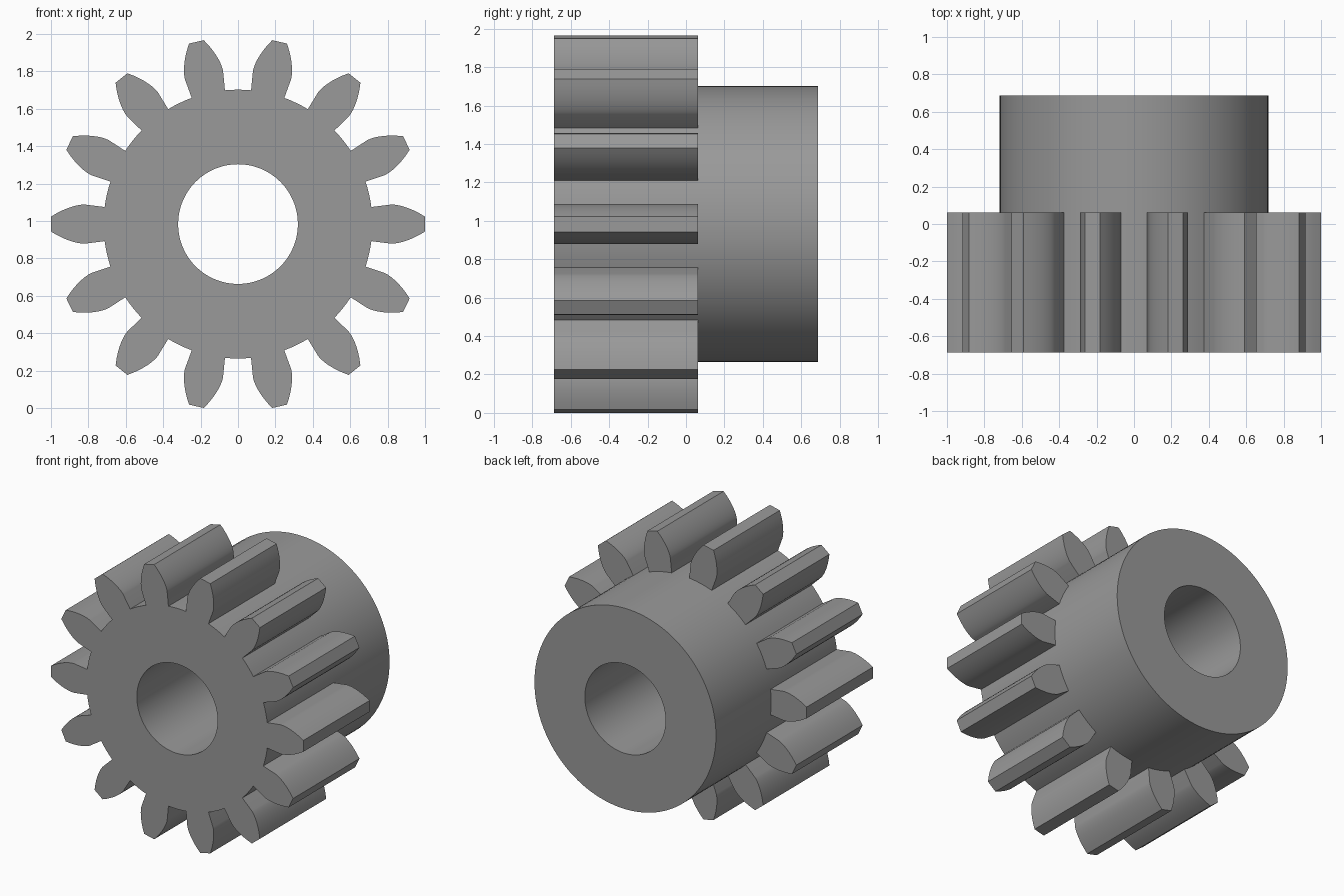
import bpy, bmesh, math

if "Cube" in bpy.data.objects:
    bpy.data.objects.remove(bpy.data.objects["Cube"])

TEETH = 14
M = 2.0 / (TEETH + 2)             # gear module, tip radius = 1
TIP, PITCH, ROOT = 1.0, M * TEETH / 2, M * TEETH / 2 - 1.25 * M
BASE = PITCH * math.cos(math.radians(20))
BORE = 0.32
Y0, Y1, Y2 = -0.6875, 0.0625, 0.6875   # gear front, gear back, hub back
CZ = TIP * 0.983
STEP = 2 * math.pi / TEETH
ARC, FLANK = 4, 8                 # segments per root arc and per tooth flank


def involute(r):
    a = math.acos(min(1.0, BASE / r))
    return math.tan(a) - a


HALF = math.pi / (2 * TEETH) + involute(PITCH)   # half tooth angle at base

steel = bpy.data.materials.new("steel_grey")
steel.diffuse_color = (0.32, 0.32, 0.32, 1)
steel.use_nodes = True
steel.node_tree.nodes["Principled BSDF"].inputs["Base Color"].default_value = steel.diffuse_color


def at(r, a, y):
    return (r * math.cos(a), y, CZ + r * math.sin(a))


def face(bm, pts):
    bm.faces.new([bm.verts.new(p) for p in pts])


def wall(bm, r, a, b, ya, yb):
    face(bm, [at(r, a, ya), at(r, b, ya), at(r, b, yb), at(r, a, yb)])


def finish(bm, name):
    bmesh.ops.remove_doubles(bm, verts=bm.verts, dist=1e-5)
    bmesh.ops.recalc_face_normals(bm, faces=bm.faces)
    me = bpy.data.meshes.new(name)
    bm.to_mesh(me)
    bm.free()
    me.materials.append(steel)
    ob = bpy.data.objects.new(name, me)
    bpy.context.collection.objects.link(ob)
    bpy.ops.object.select_all(action='DESELECT')
    ob.select_set(True)
    bpy.context.view_layer.objects.active = ob
    bpy.ops.object.shade_smooth_by_angle(angle=math.radians(30))


# angles around the root circle: each tooth arc, then each gap arc
tooth_arc = [-HALF + 2 * HALF * i / ARC for i in range(ARC + 1)]
gap_arc = [HALF + (STEP - 2 * HALF) * i / ARC for i in range(ARC + 1)]

# one tooth outline (radius, angle): radial foot, involute flank, flat tip
radii = [BASE + (TIP - BASE) * (i / FLANK) ** 1.4 for i in range(FLANK + 1)]
rising = [(ROOT, -HALF)] + [(r, -HALF + involute(r)) for r in radii]
outline = rising + [(r, -a) for r, a in reversed(rising)]

# toothed gear: front ring, bore, gap floors and teeth
gear = bmesh.new()
for t in range(TEETH):
    o = t * STEP
    for arc in (tooth_arc, gap_arc):
        for a, b in zip(arc, arc[1:]):
            a, b = a + o, b + o
            face(gear, [at(ROOT, a, Y0), at(ROOT, b, Y0), at(BORE, b, Y0), at(BORE, a, Y0)])
            wall(gear, BORE, a, b, Y0, Y1)
            if arc is gap_arc:
                wall(gear, ROOT, a, b, Y0, Y1)
    for y in (Y0, Y1):
        foot = [(ROOT, a) for a in tooth_arc[1:-1]]
        face(gear, [at(r, a + o, y) for r, a in outline + foot[::-1]])
    for (r, a), (s, b) in zip(outline, outline[1:]):
        face(gear, [at(r, a + o, Y0), at(s, b + o, Y0), at(s, b + o, Y1), at(r, a + o, Y1)])
finish(gear, "toothed_gear")

# plain hub behind the gear, with the bore running through
hub = bmesh.new()
for t in range(TEETH):
    for arc in (tooth_arc, gap_arc):
        for a, b in zip(arc, arc[1:]):
            a, b = a + t * STEP, b + t * STEP
            wall(hub, ROOT, a, b, Y1, Y2)
            wall(hub, BORE, a, b, Y1, Y2)
            face(hub, [at(ROOT, a, Y2), at(ROOT, b, Y2), at(BORE, b, Y2), at(BORE, a, Y2)])
finish(hub, "hub")
